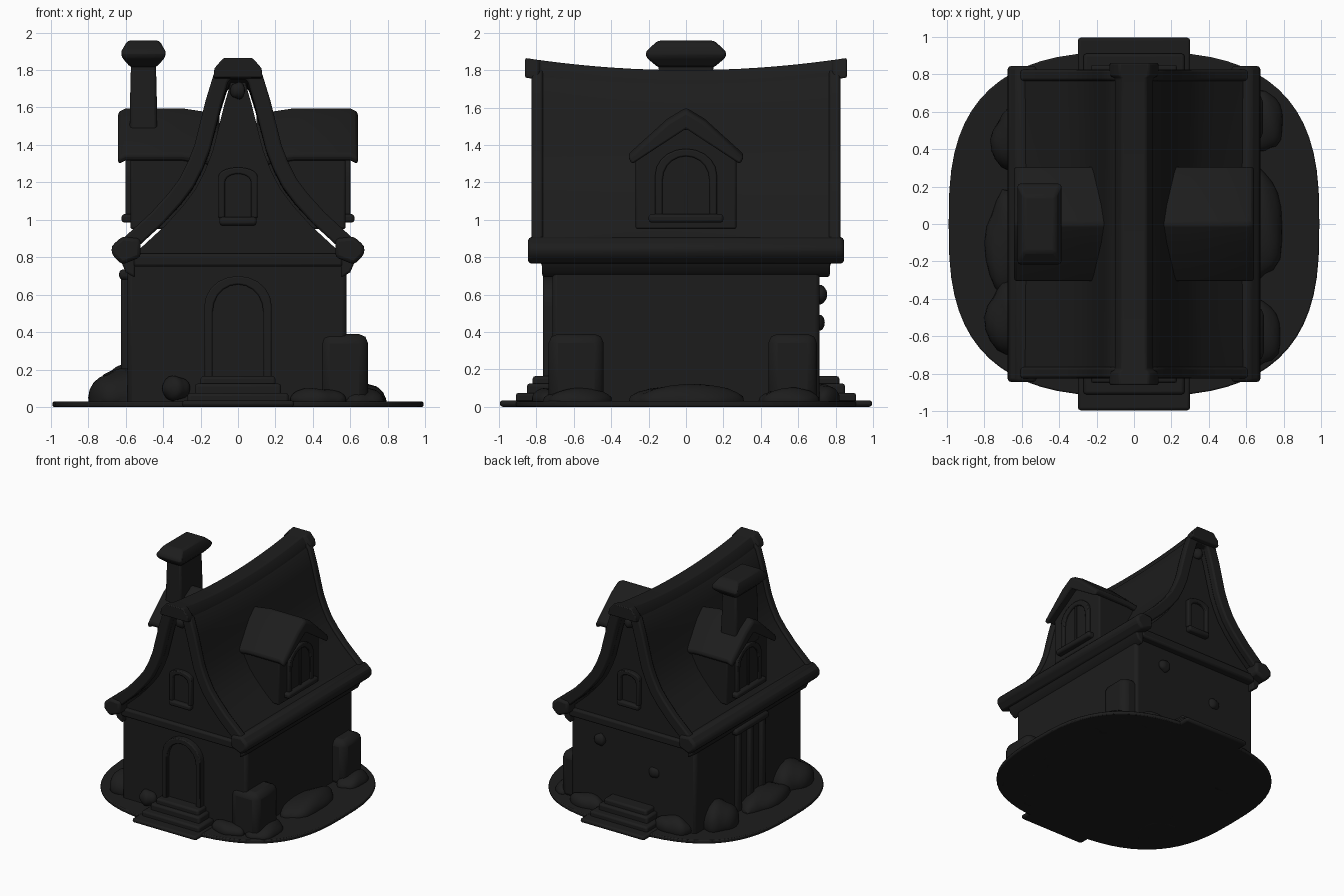
import bpy, bmesh, math
from mathutils import Vector

if "Cube" in bpy.data.objects:
    bpy.data.objects.remove(bpy.data.objects["Cube"])

dark = bpy.data.materials.new("dark")
dark.diffuse_color = (0.012, 0.012, 0.012, 1)
dark.use_nodes = True
dark.node_tree.nodes["Principled BSDF"].inputs["Base Color"].default_value = dark.diffuse_color


def loft(name, rings, bevel=0.015):
    """Skin closed rings of points, cap both ends."""
    bm = bmesh.new()
    rows = [[bm.verts.new(p) for p in r] for r in rings]
    n = len(rows[0])
    for a, b in zip(rows, rows[1:]):
        for i in range(n):
            bm.faces.new((a[i], a[(i + 1) % n], b[(i + 1) % n], b[i]))
    bm.faces.new(rows[0])
    bm.faces.new(rows[-1][::-1])
    bmesh.ops.recalc_face_normals(bm, faces=bm.faces)
    me = bpy.data.meshes.new(name)
    bm.to_mesh(me)
    bm.free()
    me.materials.append(dark)
    ob = bpy.data.objects.new(name, me)
    bpy.context.collection.objects.link(ob)
    if bevel:
        m = ob.modifiers.new("bevel", 'BEVEL')
        m.width, m.segments, m.limit_method = bevel, 2, 'ANGLE'
        m.angle_limit = math.radians(40)
    return ob


def prism(name, prof, axis, a, b, bevel=0.012):
    put = {'x': lambda p, t: (t, p[0], p[1]),
           'y': lambda p, t: (p[0], t, p[1]),
           'z': lambda p, t: (p[0], p[1], t)}[axis]
    return loft(name, [[put(p, t) for p in prof] for t in (a, b)], bevel)


def box(name, x0, x1, y0, y1, z0, z1, bevel=0.015):
    return prism(name, [(x0, y0), (x1, y0), (x1, y1), (x0, y1)], 'z', z0, z1, bevel)


def stone(name, loc, size, top=9):
    bm = bmesh.new()
    bmesh.ops.create_icosphere(bm, subdivisions=3, radius=1)
    for v in bm.verts:
        k = 1 + 0.07 * math.sin(5 * v.co.x + 3 * v.co.y + loc[0] * 9)
        v.co = Vector(loc) + Vector([c * s * k for c, s in zip(v.co, size)])
        v.co.z = max(v.co.z, 0.0)
    me = bpy.data.meshes.new(name)
    bm.to_mesh(me)
    bm.free()
    me.materials.append(dark)
    bpy.context.collection.objects.link(bpy.data.objects.new(name, me))


def arch(c, w, z0, z1, rise=None, n=10):
    """Arch outline, counter-clockwise from the lower left foot."""
    rise = w if rise is None else rise
    return [(c - w, z0)] + [(c - w * math.cos(math.pi * i / n),
            z1 - rise + rise * math.sin(math.pi * i / n)) for i in range(n + 1)] + [(c + w, z0)]


def opening(name, c, w, z0, z1, rise, axis, wall, out, t=0.035):
    """Raised arched frame with a shallower panel."""
    outer, inner = arch(c, w, z0, z1, rise), arch(c, w - t, z0, z1 - t, rise * 0.9)
    s = math.copysign(1, out)
    prism(name + "_frame", outer + inner[::-1], axis, wall - 0.03 * s, wall + out, 0.008)
    prism(name + "_panel", arch(c, w - t + 0.005, z0, z1 - t, rise * 0.9), axis,
          wall - 0.03 * s, wall + out * 0.3, 0)


def offset(line, d):
    res = []
    for i, p in enumerate(line):
        a, b = Vector(line[max(i - 1, 0)]), Vector(line[min(i + 1, len(line) - 1)])
        t = (b - a).normalized()
        res.append((p[0] + t.y * d, p[1] - t.x * d))
    return res


# ground slab
base = []
for i in range(64):
    a = 2 * math.pi * i / 64
    c, s = math.cos(a), math.sin(a)
    base.append((0.99 * math.copysign(abs(c) ** (2 / 2.8), c), 0.92 * math.copysign(abs(s) ** (2 / 2.8), s)))
prism("ground_slab", base, 'z', 0, 0.03, 0.008)

# entrance steps, front and back
for s, side in ((-1, "front"), (1, "back")):
    for i, (w, d, h) in enumerate(((0.3, 0.995, 0.035), (0.27, 0.91, 0.075), (0.23, 0.85, 0.125), (0.2, 0.82, 0.165))):
        y = sorted((s * 0.68, s * d))
        box(f"{side}_step_{i}", -w, w, *y, 0, h)

# walls
box("walls", -0.59, 0.58, -0.715, 0.715, 0, 0.82, 0.025)

# roof profile, left eave to right eave
half = [(0.66, 0.85), (0.59, 0.92), (0.46, 1.04), (0.37, 1.14), (0.31, 1.22), (0.265, 1.31),
        (0.23, 1.4), (0.2, 1.52), (0.17, 1.64), (0.13, 1.77), (0.07, 1.83)]
line = [(-x, z) for x, z in half] + half[::-1]
outer, inner = offset(line, 0.015), offset(line, 0.08)


def sag(y, z):
    return z - 0.05 * (1 - (y / 0.83) ** 2) * (z - 0.8)


ring = outer + inner[::-1]
ys = [-0.81 + 1.62 * i / 16 for i in range(17)]
loft("roof", [[(x, y, sag(y, z)) for x, z in ring] for y in ys], 0.01)
prism("gable_wall", offset(line, 0.1) + [(0.55, 0.76), (-0.55, 0.76)], 'y', -0.745, 0.745, 0)

# ridge cap that sags with the roof
cap = [(-0.125, 1.76), (-0.12, 1.81), (-0.075, 1.865), (0.075, 1.865), (0.12, 1.81), (0.125, 1.76)]
loft("ridge_cap", [[(x * (1.05 if abs(y) > 0.78 else 0.85), y, z - 0.065 * (1 - (abs(y) / 0.86) ** 2))
                    for x, z in cap] for y in [-0.86, -0.79] + [0.78 * i / 8 for i in range(-8, 9)] + [0.79, 0.86]])

# gable trim, windows and beams
for s, side in ((-1, "front"), (1, "back")):
    prism(side + "_bargeboard", offset(line, -0.002) + offset(line, 0.085)[::-1], 'y', s * 0.765, s * 0.825)
    box(side + "_gable_beam", -0.56, 0.56, *sorted((s * 0.7, s * 0.775)), 0.75, 0.82)
    opening(side + "_gable_window", 0, 0.105, 1.01, 1.28, 0.05, 'y', s * 0.745, s * 0.035)
    box(side + "_window_sill", -0.1, 0.1, *sorted((s * 0.72, s * 0.79)), 0.97, 1.015)
    stone(side + "_gable_knob", (0, s * 0.765, 1.69), (0.04, 0.035, 0.045))

# eave rolls and cornices on both sides
for s, side in ((-1, "left"), (1, "right")):
    roll = [(s * x, z) for x, z in ((0.52, 0.9), (0.62, 0.91), (0.675, 0.86), (0.675, 0.815), (0.62, 0.76), (0.52, 0.8))]
    prism(side + "_eave", roll, 'y', -0.845, 0.845, 0.02)
    prism(side + "_cornice", [(s * 0.55, 0.82), (s * 0.63, 0.79), (s * 0.6, 0.72), (s * 0.55, 0.69)], 'y', -0.77, 0.77)

# dormers
for s, side in ((-1, "left"), (1, "right")):
    n = side + "_dormer"
    prism(n + "_body", [(-0.27, 0.95), (0.27, 0.95), (0.27, 1.37), (0, 1.55), (-0.27, 1.37)], 'x', s * 0.12, s * 0.575)
    roof = [(-0.31, 1.35), (-0.1, 1.54), (0, 1.6), (0.1, 1.54), (0.31, 1.35), (0.29, 1.31), (0, 1.5), (-0.29, 1.31)]
    loft(n + "_roof", [[(s * x, y, z - d) for y, z in roof] for x, d in ((0.1, 0.03), (0.3, 0.0), (0.6, 0), (0.64, 0.02))])
    opening(n + "_window", 0, 0.165, 1.02, 1.38, 0.14, 'x', s * 0.575, s * 0.025, 0.04)
    box(n + "_sill", *sorted((s * 0.5, s * 0.622)), -0.2, 0.2, 0.985, 1.03)
    box(n + "_mullion", *sorted((s * 0.56, s * 0.592)), -0.012, 0.012, 1.02, 1.34, 0.004)

# chimney
def square_ring(dx, dy, z):
    return [(-0.505 + a * dx, b * dy, z) for a, b in ((-1, -1), (1, -1), (1, 1), (-1, 1))]

loft("chimney_shaft", [square_ring(dx, dy, z) for dx, dy, z in ((0.075, 0.16, 1.35), (0.072, 0.15, 1.62), (0.066, 0.145, 1.86))])
loft("chimney_cap", [square_ring(dx, dy, z) for dx, dy, z in
     ((0.07, 0.15, 1.815), (0.118, 0.215, 1.87), (0.118, 0.215, 1.9), (0.085, 0.15, 1.958))])

# front door with hood arch
opening("front_door", 0, 0.18, 0.13, 0.7, 0.16, 'y', -0.715, -0.05, 0.045)
# left side doorway with posts and lintel
for i, y in enumerate((-0.16, 0.0, 0.16)):
    box(f"left_post_{i}", -0.625, -0.55, y - 0.03, y + 0.03, 0, 0.7)
box("left_lintel", -0.635, -0.55, -0.22, 0.22, 0.68, 0.735, 0.02)

# corner buttresses on the right
box("front_right_buttress", 0.44, 0.695, -0.735, -0.44, 0, 0.39, 0.05)
box("back_right_buttress", 0.5, 0.69, 0.44, 0.7, 0, 0.39, 0.05)

# rocks and mounds: position, size
rocks = [((-0.335, -0.73, 0.1), (0.075, 0.06, 0.065)), ((0.3, 0.72, 0.6), (0.05, 0.035, 0.05)),
         ((-0.2, 0.71, 0.45), (0.05, 0.03, 0.045)), ((-0.62, 0.45, 0.06), (0.14, 0.17, 0.16)),
         ((-0.63, -0.5, 0.05), (0.16, 0.2, 0.15)), ((-0.66, -0.1, 0.03), (0.13, 0.28, 0.1)),
         ((0.66, 0.0, 0.03), (0.14, 0.3, 0.09)), ((0.7, 0.55, 0.03), (0.1, 0.16, 0.07)),
         ((0.66, -0.58, 0.03), (0.13, 0.18, 0.07)), ((-0.4, 0.73, 0.05), (0.16, 0.09, 0.09)),
         ((0.42, -0.74, 0.04), (0.15, 0.08, 0.06)), ((0.4, 0.74, 0.04), (0.16, 0.08, 0.08))]
for i, (p, size) in enumerate(rocks):
    stone(f"rock_{i}", p, size)

bpy.ops.object.select_all(action='SELECT')
bpy.context.view_layer.objects.active = bpy.data.objects["walls"]
bpy.ops.object.shade_smooth_by_angle(angle=math.radians(40))
